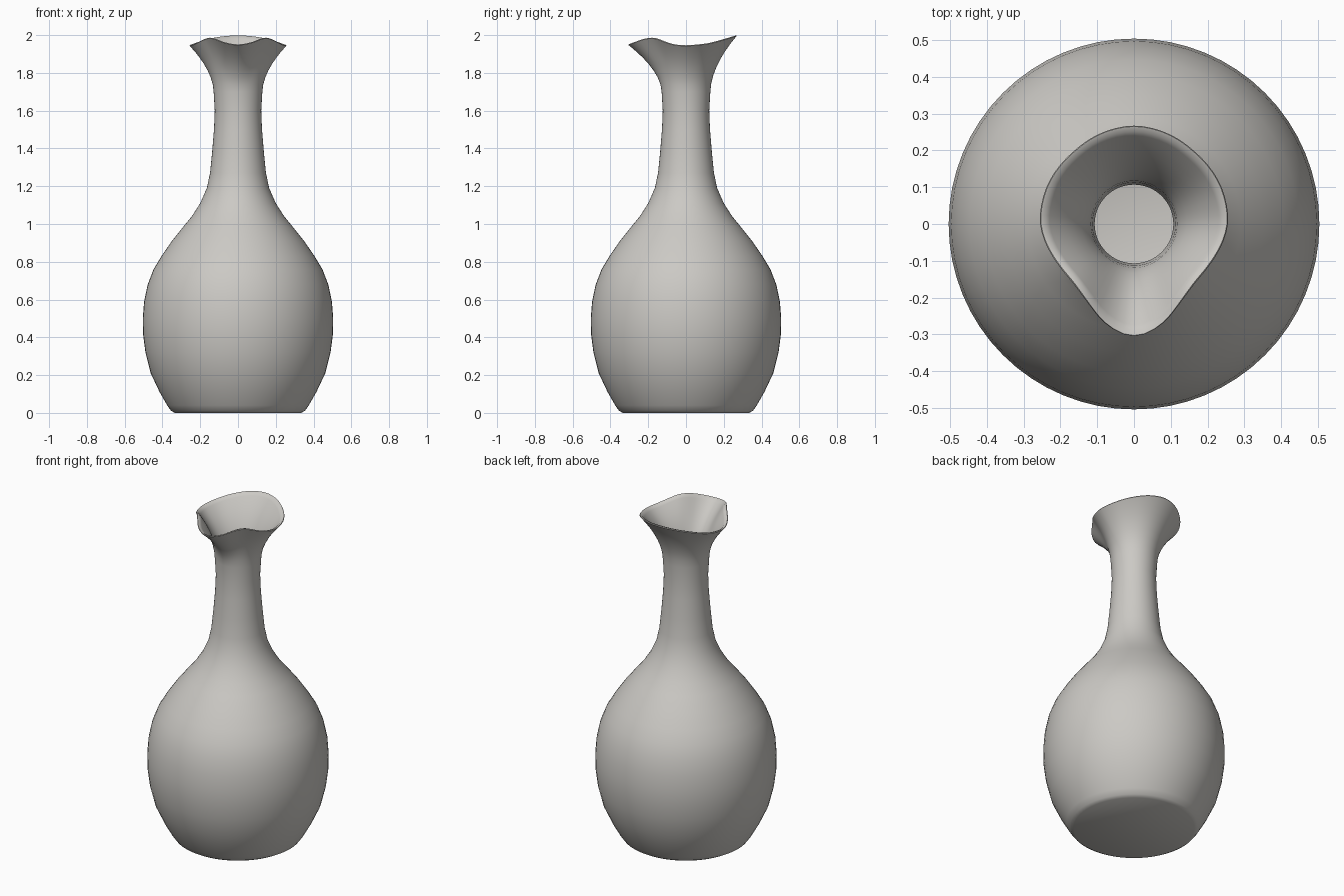
import bpy, bmesh, math

if "Cube" in bpy.data.objects:
    bpy.data.objects.remove(bpy.data.objects["Cube"])

SEG = 64
WALL = 0.016

# Body and neck profile: (radius, height)
BODY = [(0.335, 0.0), (0.355, 0.012), (0.375, 0.04), (0.415, 0.11), (0.462, 0.21),
        (0.49, 0.32), (0.503, 0.42), (0.504, 0.5), (0.497, 0.59), (0.478, 0.68),
        (0.447, 0.76), (0.405, 0.83), (0.35, 0.91), (0.29, 0.985), (0.245, 1.04),
        (0.2, 1.11), (0.165, 1.19), (0.148, 1.27), (0.137, 1.38), (0.127, 1.5),
        (0.123, 1.6), (0.129, 1.7)]

# Lip by angle away from the front spout: (degrees, radius, height)
LIP = [(0, 0.315, 1.948), (15, 0.29, 1.962), (30, 0.25, 1.985), (45, 0.232, 1.987), (60, 0.235, 1.968),
       (75, 0.247, 1.95), (90, 0.26, 1.945), (115, 0.262, 1.955), (140, 0.26, 1.978),
       (160, 0.267, 1.993), (180, 0.272, 2.0)]


def lip(deg):
    for (a, r, z), (b, r2, z2) in zip(LIP, LIP[1:]):
        if deg <= b + 1e-6:
            t = (deg - a) / (b - a)
            return r + (r2 - r) * t, z + (z2 - z) * t
    return LIP[-1][1:]


def smooth_lip(deg):
    # Average nearby samples so the rim flows
    s = [lip(min(abs(d), 360 - abs(d))) for d in (deg - 5, deg, deg + 5)]
    return sum(v[0] for v in s) / 3, sum(v[1] for v in s) / 3


bm = bmesh.new()


def ring(fn):
    out = []
    for i in range(SEG):
        a = 2 * math.pi * i / SEG
        deg = math.degrees(a)
        r, z = fn(min(deg, 360 - deg))
        out.append(bm.verts.new((r * math.sin(a), -r * math.cos(a), z)))
    return out


def flare(t, inset):
    # Blend the round neck into the pinched lip
    def fn(deg):
        r, z = smooth_lip(deg)
        return 0.129 + (r - 0.129) * t ** 1.8 - inset, 1.7 + (z - 1.7) * t
    return fn


steps = [0.15, 0.3, 0.45, 0.6, 0.72, 0.84, 0.94]
rings = [ring(lambda d, p=p: p) for p in BODY]                         # outer wall
rings += [ring(flare(t, 0)) for t in steps + [0.985]]
rings.append(ring(flare(1.0, 0.006)))                                  # rounded rim
rings += [ring(flare(t, WALL)) for t in [0.985] + steps[::-1]]         # inner wall
rings += [ring(lambda d, p=p: (p[0] - WALL, p[1])) for p in BODY[:1:-1]]
rings.append(ring(lambda d: (0.34, 0.022)))

for lo, hi in zip(rings, rings[1:]):
    for i in range(SEG):
        j = (i + 1) % SEG
        bm.faces.new((lo[i], lo[j], hi[j], hi[i]))
bm.faces.new(rings[0][::-1])   # underside
bm.faces.new(rings[-1])        # inner floor
bmesh.ops.recalc_face_normals(bm, faces=bm.faces)

mesh = bpy.data.meshes.new("vase")
bm.to_mesh(mesh)
bm.free()
vase = bpy.data.objects.new("vase", mesh)
bpy.context.collection.objects.link(vase)

# Plain clay colour
mat = bpy.data.materials.new("pale_grey_clay")
mat.diffuse_color = (0.6, 0.585, 0.555, 1)
mat.use_nodes = True
mat.node_tree.nodes["Principled BSDF"].inputs["Base Color"].default_value = mat.diffuse_color
mesh.materials.append(mat)

bpy.context.view_layer.objects.active = vase
vase.select_set(True)
bpy.ops.object.shade_smooth_by_angle(angle=math.radians(50))
